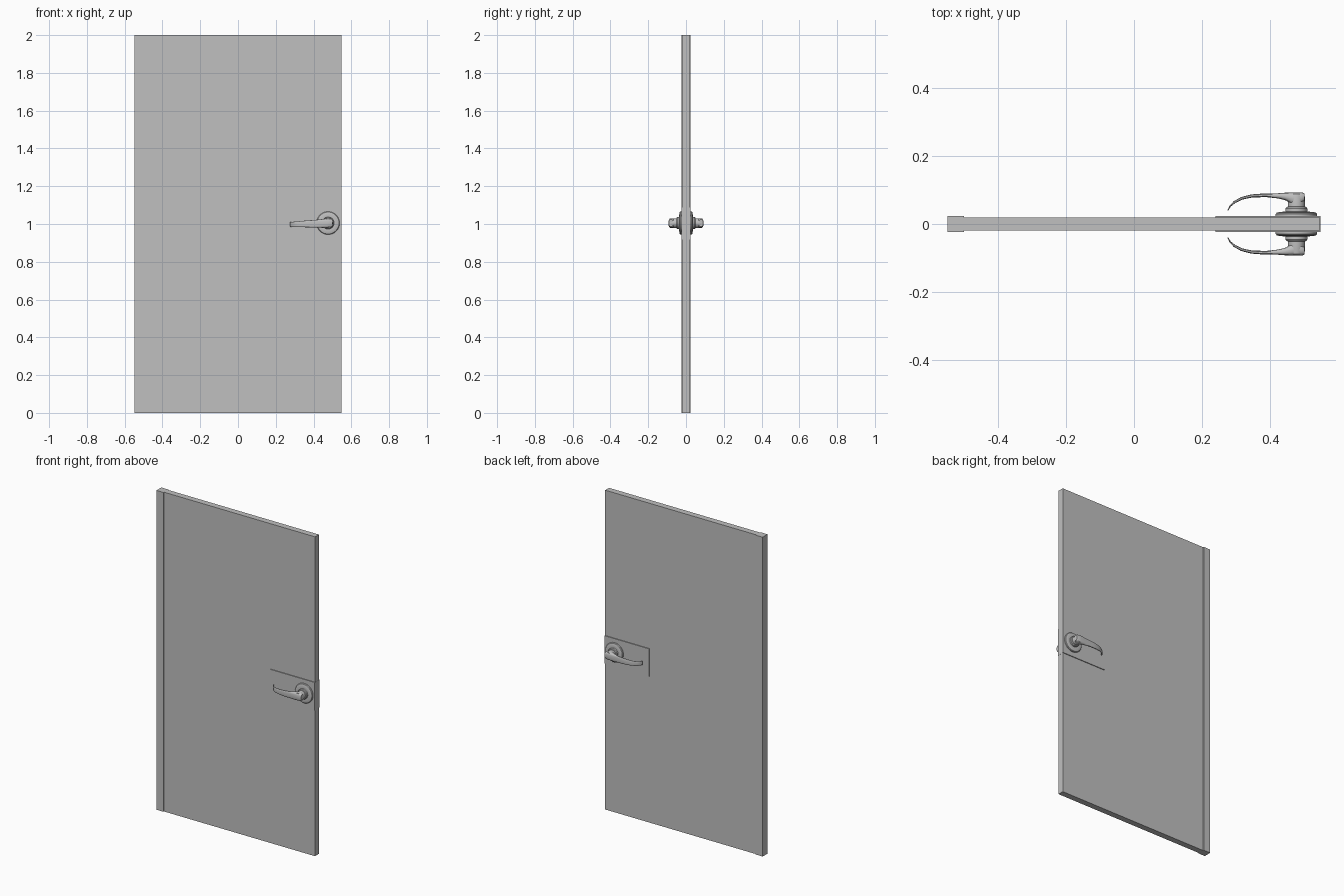
import bpy
import bmesh
from math import cos, sin, pi, copysign

if "Cube" in bpy.data.objects:
    bpy.data.objects.remove(bpy.data.objects["Cube"])


def material(name, value):
    mat = bpy.data.materials.new(name)
    mat.use_nodes = True
    colour = (value, value, value, 1)
    mat.diffuse_color = colour
    mat.node_tree.nodes["Principled BSDF"].inputs["Base Color"].default_value = colour
    return mat


GREY = material("light grey", 0.53)
HUB_X, HUB_Z = 0.477, 1.005


def finish(name, bm, smooth=False):
    bmesh.ops.recalc_face_normals(bm, faces=bm.faces)
    mesh = bpy.data.meshes.new(name)
    bm.to_mesh(mesh)
    bm.free()
    mesh.materials.append(GREY)
    obj = bpy.data.objects.new(name, mesh)
    bpy.context.collection.objects.link(obj)
    if smooth:
        bpy.ops.object.select_all(action="DESELECT")
        obj.select_set(True)
        bpy.context.view_layer.objects.active = obj
        bpy.ops.object.shade_smooth_by_angle(angle=0.6)
    return obj


def box(name, x0, x1, half_y, z0, z1):
    bm = bmesh.new()
    bmesh.ops.create_cube(bm, size=1)
    for v in bm.verts:
        v.co.x = x0 if v.co.x < 0 else x1
        v.co.y = copysign(half_y, v.co.y)
        v.co.z = z0 if v.co.z < 0 else z1
    return finish(name, bm)


def loft(name, rings):
    """Bridge closed rings in order and cap both ends."""
    bm = bmesh.new()
    loops = [[bm.verts.new(p) for p in ring] for ring in rings]
    n = len(loops[0])
    for a, b in zip(loops, loops[1:]):
        for i in range(n):
            j = (i + 1) % n
            bm.faces.new((a[i], a[j], b[j], b[i]))
    bm.faces.new(loops[0])
    bm.faces.new(loops[-1])
    return finish(name, bm, True)


def turned(name, profile, side):
    """Round part about the spindle; profile is (radius, distance)."""
    n = 40
    return loft(name, [[(HUB_X + r * cos(2 * pi * i / n), side * y,
                         HUB_Z + r * sin(2 * pi * i / n)) for i in range(n)]
                       for r, y in profile])


def lever(name, side):
    # Stations: outer (x, y), inner (x, y), half height, centre z
    stations = [
        ((0.501, 0.090), (0.501, 0.068), 0.018, 1.005),
        ((0.494, 0.0925), (0.490, 0.060), 0.023, 1.005),
        ((0.470, 0.0925), (0.462, 0.058), 0.025, 1.004),
        ((0.445, 0.092), (0.447, 0.069), 0.023, 1.003),
        ((0.420, 0.090), (0.425, 0.075), 0.021, 1.002),
        ((0.385, 0.090), (0.388, 0.079), 0.019, 1.001),
        ((0.345, 0.087), (0.348, 0.078), 0.017, 1.000),
        ((0.314, 0.079), (0.319, 0.072), 0.015, 0.999),
        ((0.293, 0.067), (0.298, 0.062), 0.014, 0.998),
        ((0.280, 0.053), (0.284, 0.051), 0.013, 0.998),
        ((0.274, 0.039), (0.277, 0.039), 0.012, 0.998),
    ]
    n = 20
    rings = []
    for (ox, oy), (ix, iy), h, z in stations:
        ring = []
        for i in range(n):
            c, s = cos(2 * pi * i / n), sin(2 * pi * i / n)
            # Rounded-rectangle section
            c = copysign(abs(c) ** 0.65, c)
            s = copysign(abs(s) ** 0.65, s)
            t = (c + 1) / 2
            ring.append((ix + (ox - ix) * t, side * (iy + (oy - iy) * t), z + h * s))
        rings.append(ring)
    return loft(name, rings)


# Door leaf, hinge stile and lock reinforcement
box("door_panel", -0.502, 0.547, 0.019, 0, 2)
box("hinge_stile", -0.548, -0.500, 0.024, 0, 2)
box("lock_plate", 0.24, 0.548, 0.024, 0.915, 1.09)

# Handle set on each face
for side, label in ((-1, "front"), (1, "back")):
    turned(label + "_rose", [(0.061, 0.020), (0.061, 0.029), (0.058, 0.033),
                             (0.050, 0.0355), (0.040, 0.036)], side)
    turned(label + "_collar", [(0.032, 0.034), (0.032, 0.046),
                               (0.029, 0.050), (0.025, 0.051)], side)
    turned(label + "_spindle", [(0.025, 0.045), (0.025, 0.080), (0.023, 0.088)], side)
    lever(label + "_lever", side)
